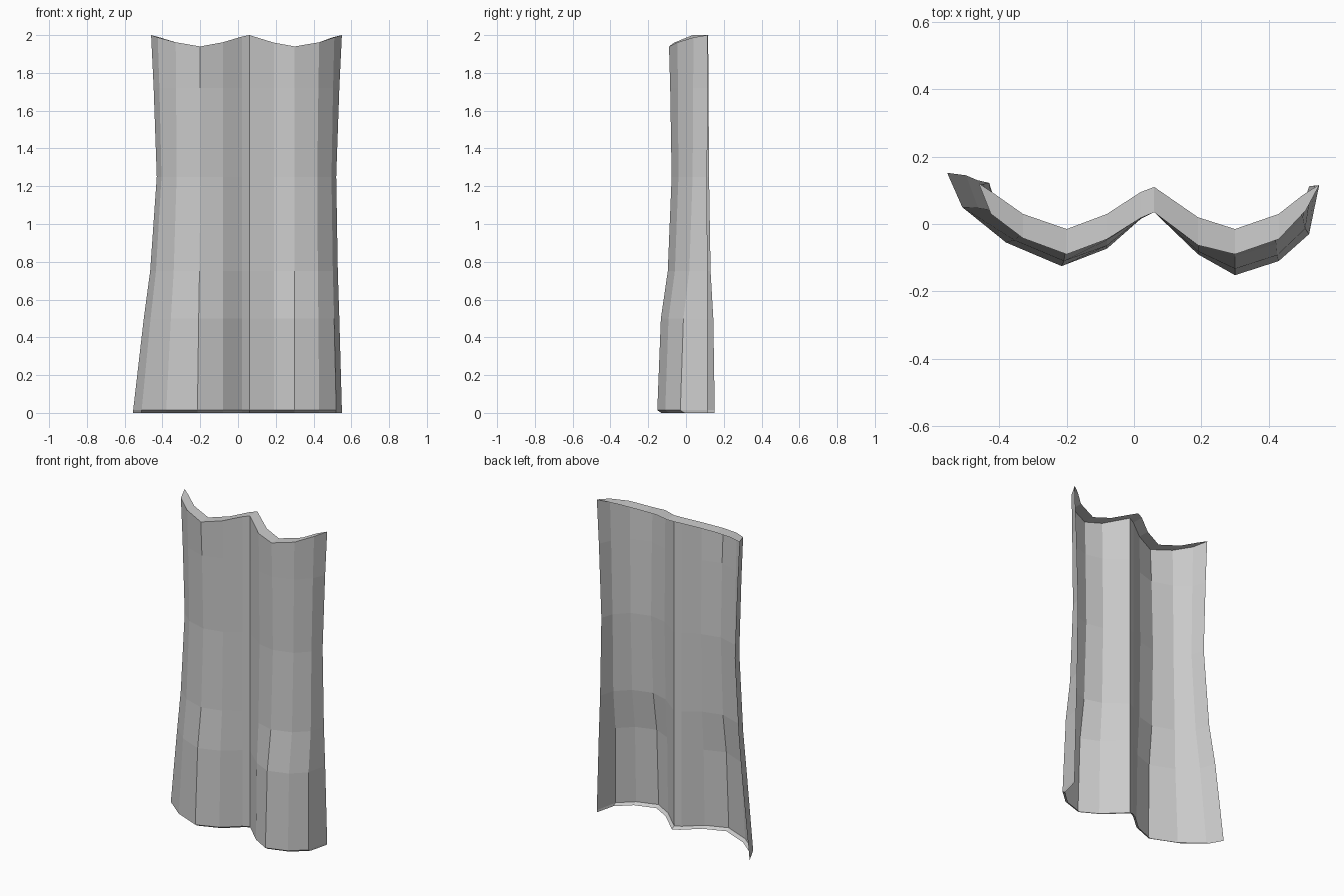
import bpy, bmesh

# Pleated cross-sections (x, y), left to right, at three heights
top = [(-.46, .117), (-.425, .03), (-.33, -.042), (-.2, -.09), (-.08, -.045), (.02, .018),
       (.06, .035), (.19, -.063), (.3, -.09), (.43, -.045), (.51, .04), (.55, .115)]
waist = [(-.43, .122), (-.405, .04), (-.325, -.028), (-.2, -.065), (-.08, -.038), (.02, .018),
         (.06, .035), (.19, -.055), (.3, -.076), (.42, -.04), (.495, .035), (.52, .112)]
bottom = [(-.555, .152), (-.51, .05), (-.38, -.055), (-.215, -.125), (-.08, -.073), (.02, .015),
          (.06, .035), (.19, -.09), (.3, -.152), (.43, -.11), (.52, -.03), (.55, .115)]
# Scalloped top edge heights, and back edge of the top fold
top_z = [2, 1.988, 1.962, 1.94, 1.962, 1.992, 2, 1.96, 1.94, 1.962, 1.988, 2]
fold_x = [-.46, -.415, -.33, -.2, -.08, .02, .06, .19, .3, .43, .5, .55]
fold_y = [.12, .09, .03, -.015, .03, .095, .11, .02, -.015, .03, .085, .117]


def blend(a, b, tx, ty, z):
    return [(p[0] + (q[0] - p[0]) * tx, p[1] + (q[1] - p[1]) * ty, z) for p, q in zip(a, b)]


# Rows from the bottom hem to the turned-back top fold
n = len(top)
hem = [(x, y + (0 if i in (0, n - 1) else .022), 0) for i, (x, y) in enumerate(bottom)]
rows = [hem,
        blend(bottom, bottom, 0, 0, .014),
        blend(waist, bottom, .55, .75, .5),
        blend(waist, bottom, .28, .27, .75),
        blend(waist, waist, 0, 0, 1.25),
        blend(waist, top, .55, .55, 1.72),
        [(x, y, z) for (x, y), z in zip(top, top_z)],
        list(zip(fold_x, fold_y, top_z))]

# Curtain sheet: bridge the rows with flat faces
bm = bmesh.new()
grid = [[bm.verts.new(p) for p in row] for row in rows]
for lo, hi in zip(grid, grid[1:]):
    for i in range(n - 1):
        bm.faces.new((lo[i], lo[i + 1], hi[i + 1], hi[i]))
bmesh.ops.remove_doubles(bm, verts=bm.verts, dist=.0005)
mesh = bpy.data.meshes.new("curtain_panel")
bm.to_mesh(mesh)
bm.free()
bpy.context.collection.objects.link(bpy.data.objects.new("curtain_panel", mesh))
